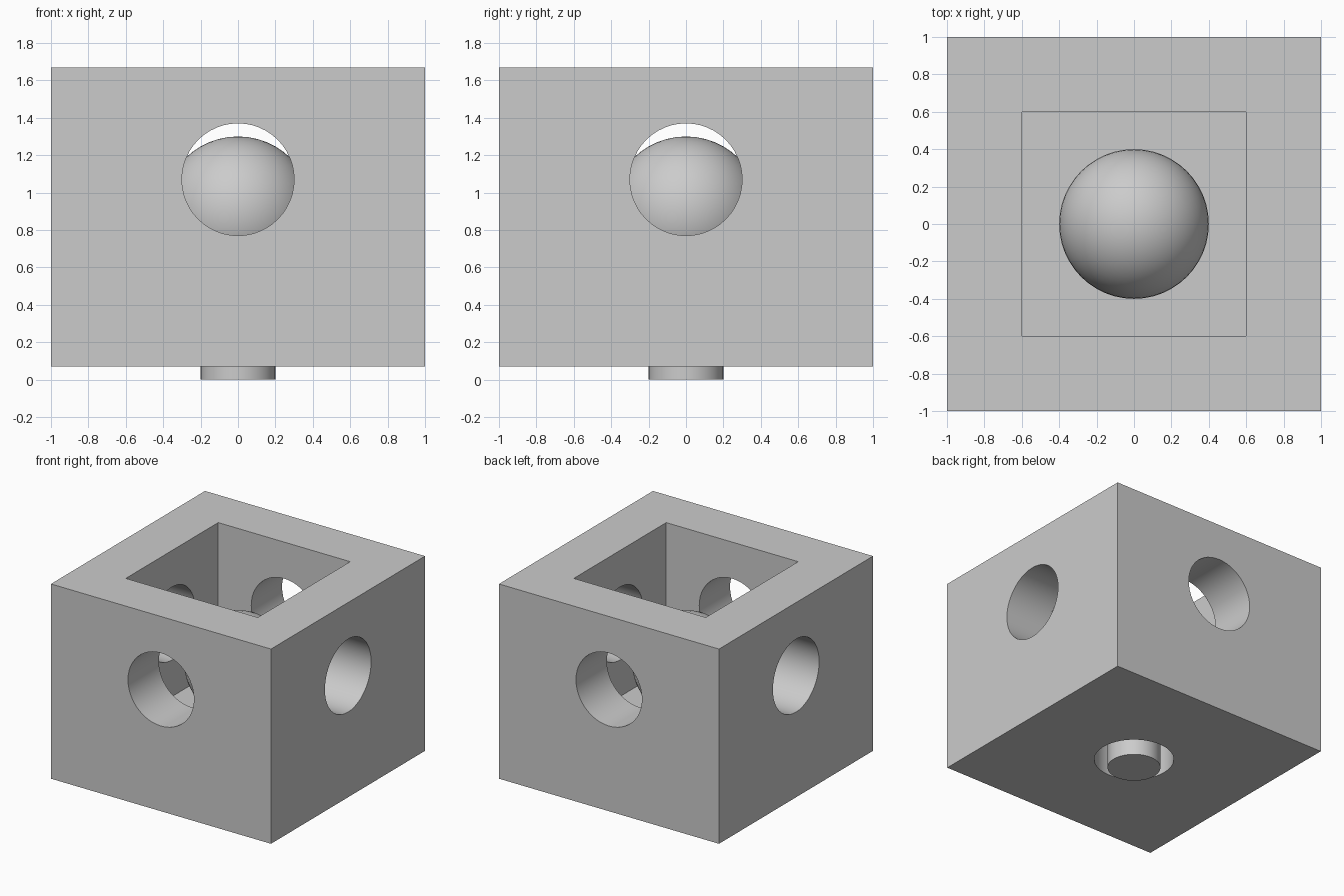
import bpy
from math import pi

if "Cube" in bpy.data.objects:
    bpy.data.objects.remove(bpy.data.objects["Cube"], do_unlink=True)

GREY = (0.6, 0.6, 0.6, 1)
grey = bpy.data.materials.new("plain grey")
grey.use_nodes = True
grey.diffuse_color = GREY
grey.node_tree.nodes["Principled BSDF"].inputs["Base Color"].default_value = GREY

BASE, TOP, FLOOR = 0.07, 1.67, 0.47
PORT_Z, BALL_Z = 1.07, 0.9


def finish(name):
    obj = bpy.context.object
    obj.name = name
    obj.data.materials.append(grey)
    return obj


def box(name, width, low, high):
    bpy.ops.mesh.primitive_cube_add(size=1, location=(0, 0, (low + high) / 2))
    obj = finish(name)
    obj.scale = (width, width, high - low)
    bpy.ops.object.transform_apply(location=False, rotation=False, scale=True)
    return obj


def rod(name, radius, length, z, rotation=(0, 0, 0)):
    bpy.ops.mesh.primitive_cylinder_add(vertices=48, radius=radius, depth=length,
                                        location=(0, 0, z), rotation=rotation)
    return finish(name)


def smooth(obj):
    bpy.ops.object.select_all(action='DESELECT')
    obj.select_set(True)
    bpy.context.view_layer.objects.active = obj
    bpy.ops.object.shade_smooth_by_angle(angle=pi / 6)


def cut(target, cutter):
    cutter.hide_render = True
    mod = target.modifiers.new("cut", 'BOOLEAN')
    mod.operation = 'DIFFERENCE'
    mod.solver = 'EXACT'
    mod.object = cutter
    bpy.context.view_layer.objects.active = target
    bpy.ops.object.modifier_apply(modifier=mod.name)
    bpy.data.objects.remove(cutter, do_unlink=True)


# Open-topped housing with a square well, four side ports and a floor hole
housing = box("housing", 2, BASE, TOP)
cut(housing, box("well_cutter", 1.2, FLOOR, TOP + 0.2))
cut(housing, rod("side_port_cutter", 0.3, 3, PORT_Z, (0, pi / 2, 0)))
cut(housing, rod("front_port_cutter", 0.3, 3, PORT_Z, (pi / 2, 0, 0)))
cut(housing, rod("floor_hole_cutter", 0.3, 0.8, 0.27))
smooth(housing)

# Ball inside the well
bpy.ops.mesh.primitive_uv_sphere_add(segments=48, ring_count=24, radius=0.4,
                                     location=(0, 0, BALL_Z))
smooth(finish("ball"))

# Stem under the ball, passing through the floor hole
smooth(rod("stem", 0.2, BALL_Z, BALL_Z / 2))
